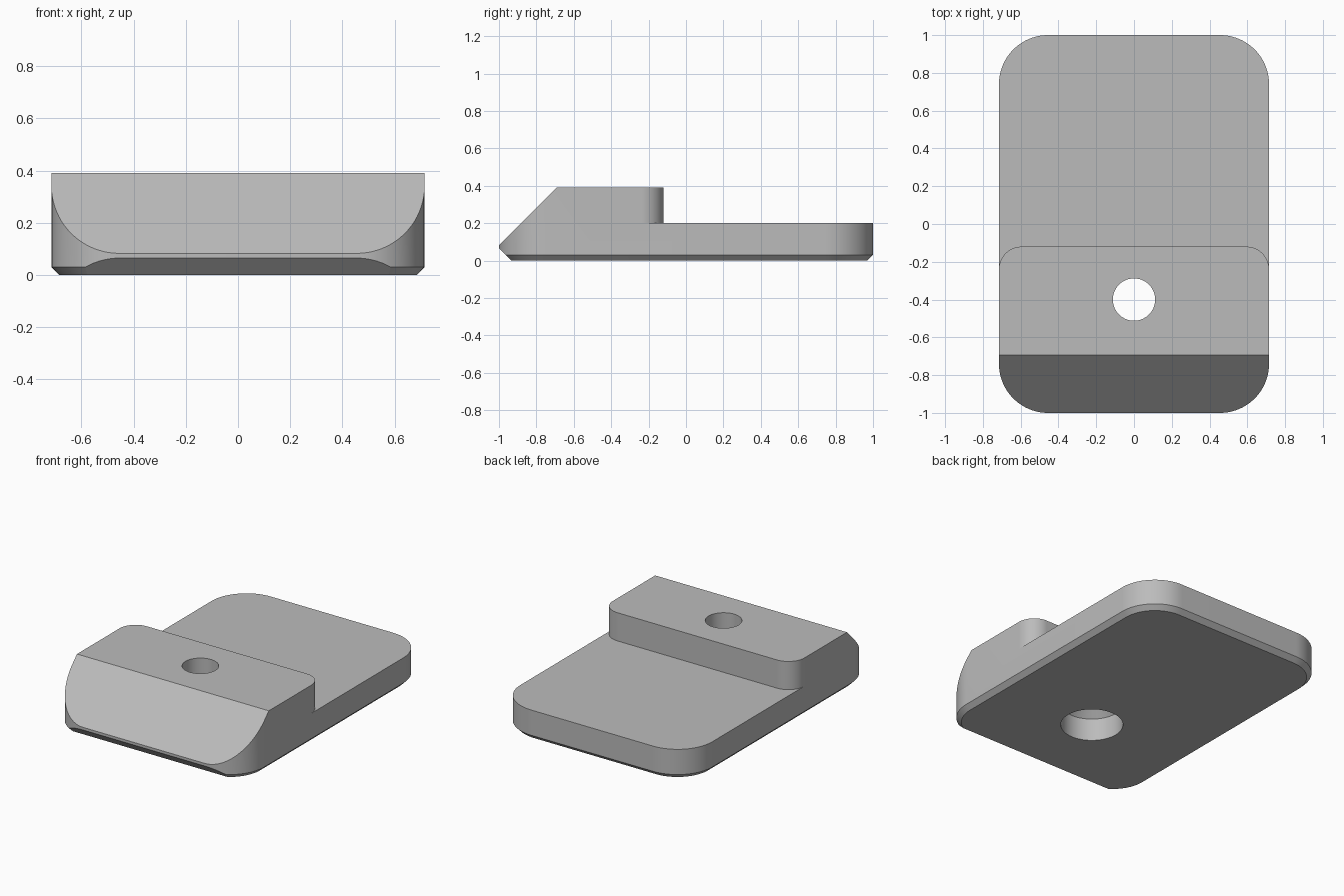
import bpy, bmesh, math
from mathutils import Vector

HALF_W, HALF_L, CORNER = 0.715, 1.0, 0.26
TOP, DECK, EDGE = 0.39, 0.2, 0.03
STEP_Y, STEP_R = -0.12, 0.12
HOLE_Y = -0.4

cube = bpy.data.objects.get("Cube")
if cube:
    bpy.data.objects.remove(cube, do_unlink=True)

grey = bpy.data.materials.new("mid grey")
grey.use_nodes = True
colour = (0.5, 0.5, 0.5, 1)
grey.diffuse_color = colour
grey.node_tree.nodes["Principled BSDF"].inputs["Base Color"].default_value = colour


def arc(cx, cy, r, start, end, steps=20):
    angles = [math.radians(start + (end - start) * i / steps) for i in range(steps + 1)]
    return [(cx + r * math.cos(a), cy + r * math.sin(a)) for a in angles]


def rounded_rect(inset):
    r, x, y = CORNER - inset, HALF_W - CORNER, HALF_L - CORNER
    return (arc(x, y, r, 0, 90) + arc(-x, y, r, 90, 180)
            + arc(-x, -y, r, 180, 270) + arc(x, -y, r, 270, 360))


def loft(rings):
    """Closed solid through a stack of (outline, height) rings."""
    bm = bmesh.new()
    loops = [[bm.verts.new((x, y, z)) for x, y in pts] for pts, z in rings]
    for a, b in zip(loops, loops[1:]):
        for i in range(len(a)):
            j = (i + 1) % len(a)
            bm.faces.new((a[i], a[j], b[j], b[i]))
    bm.faces.new(loops[0][::-1])
    bm.faces.new(loops[-1])
    bmesh.ops.recalc_face_normals(bm, faces=bm.faces[:])
    return bm


def slice_off(bm, point, normal):
    """Cut away everything on the normal side of a plane and cap it."""
    cut = bmesh.ops.bisect_plane(bm, geom=bm.verts[:] + bm.edges[:] + bm.faces[:],
                                 plane_co=Vector(point), plane_no=Vector(normal).normalized(),
                                 clear_outer=True)
    edges = [e for e in cut["geom_cut"] if isinstance(e, bmesh.types.BMEdge)]
    bmesh.ops.contextual_create(bm, geom=edges)
    bmesh.ops.recalc_face_normals(bm, faces=bm.faces[:])


def make_object(name, bm):
    mesh = bpy.data.meshes.new(name)
    bm.to_mesh(mesh)
    bm.free()
    obj = bpy.data.objects.new(name, mesh)
    bpy.context.collection.objects.link(obj)
    mesh.materials.append(grey)
    return obj


# Body: rounded slab with a chamfered underside and a sloped front
bm = loft([(rounded_rect(EDGE), 0), (rounded_rect(0), EDGE), (rounded_rect(0), TOP)])
slice_off(bm, (0, -HALF_L, 0.083), (0, -1, 1))
slice_off(bm, (0, -HALF_L, 0.065), (0, -1, -1))
body = make_object("stepped_plate", bm)

# Step cutter: clears the deck behind the raised block, rounding the block's corners
cx, cy = HALF_W - STEP_R, STEP_Y - STEP_R
outline = ([(1, cy), (1, 1.2), (-1, 1.2), (-1, cy)]
           + arc(-cx, cy, STEP_R, 180, 90) + arc(cx, cy, STEP_R, 90, 0))
step_cutter = make_object("step_cutter", loft([(outline, DECK), (outline, TOP + 0.2)]))

# Hole cutter: narrow bore above, tapering out to a wide recess below
profile = [(0.19, -0.1), (0.19, 0.15), (0.112, 0.23), (0.112, TOP + 0.1)]
hole_cutter = make_object("hole_cutter", loft(
    [(arc(0, HOLE_Y, r, 0, 360 - 360 / 64, 63), z) for r, z in profile]))

for cutter in (step_cutter, hole_cutter):
    mod = body.modifiers.new(cutter.name, "BOOLEAN")
    mod.operation = "DIFFERENCE"
    mod.solver = "EXACT"
    mod.object = cutter

# Apply the cuts, then drop the cutters
bpy.context.view_layer.update()
result = bpy.data.meshes.new_from_object(body.evaluated_get(bpy.context.evaluated_depsgraph_get()))
body.modifiers.clear()
body.data = result
body.data.materials.clear()
body.data.materials.append(grey)
for cutter in (step_cutter, hole_cutter):
    bpy.data.objects.remove(cutter, do_unlink=True)

bpy.ops.object.select_all(action="DESELECT")
body.select_set(True)
bpy.context.view_layer.objects.active = body
bpy.ops.object.shade_smooth_by_angle(angle=math.radians(20))
